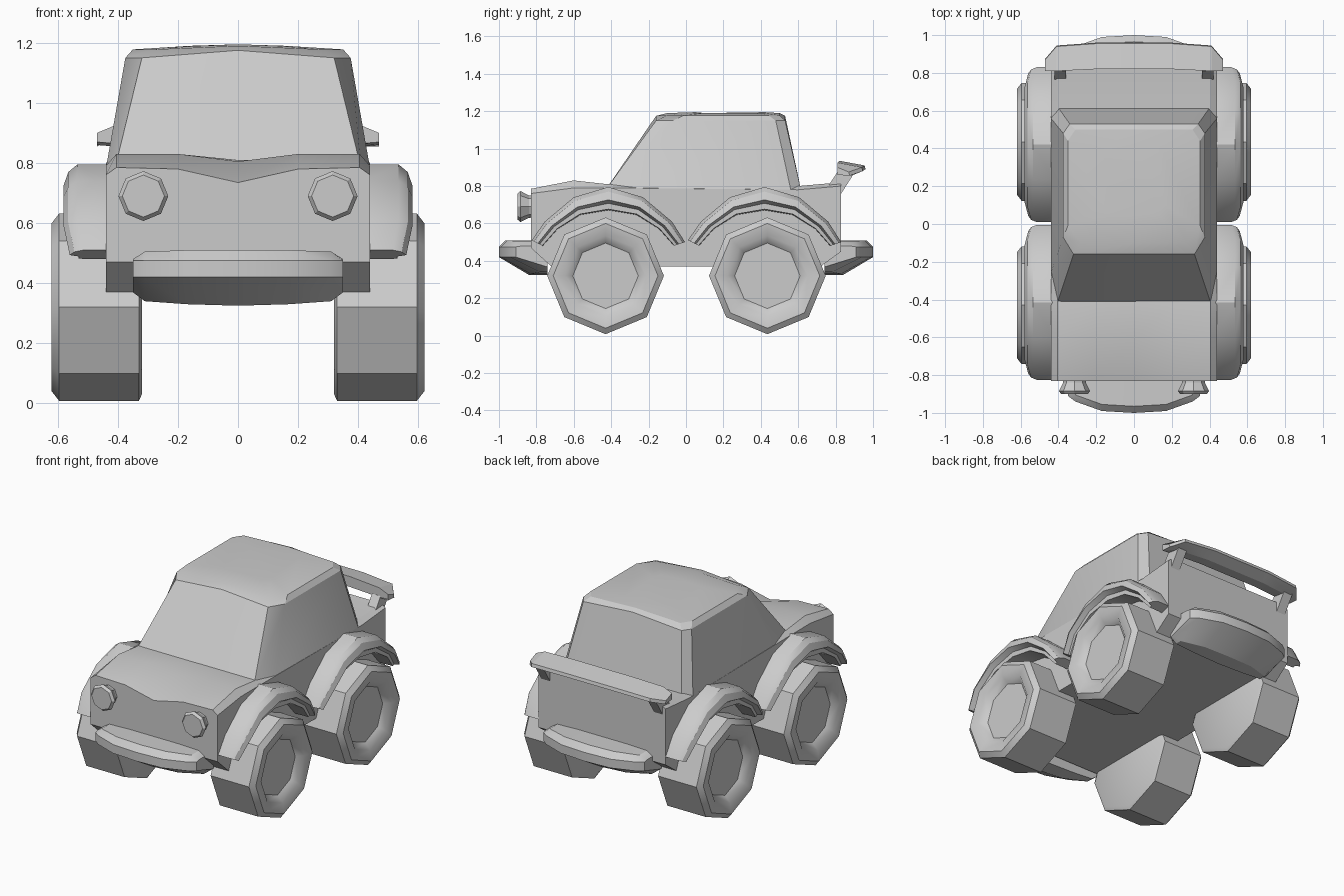
import bpy, bmesh, math

if "Cube" in bpy.data.objects:
    bpy.data.objects.remove(bpy.data.objects["Cube"])

grey = bpy.data.materials.new("grey")
grey.diffuse_color = (0.6, 0.6, 0.6, 1)
grey.use_nodes = True
grey.node_tree.nodes["Principled BSDF"].inputs["Base Color"].default_value = grey.diffuse_color


def loft(name, rings, smooth=None):
    """Skin a list of equal-length closed rings and cap both ends."""
    bm = bmesh.new()
    vs = [[bm.verts.new(p) for p in r] for r in rings]
    n = len(rings[0])
    for a, b in zip(vs, vs[1:]):
        for i in range(n):
            j = (i + 1) % n
            bm.faces.new((a[i], a[j], b[j], b[i]))
    bm.faces.new(vs[0])
    bm.faces.new(vs[-1])
    bmesh.ops.recalc_face_normals(bm, faces=bm.faces)
    me = bpy.data.meshes.new(name)
    bm.to_mesh(me)
    bm.free()
    me.materials.append(grey)
    ob = bpy.data.objects.new(name, me)
    bpy.context.collection.objects.link(ob)
    if smooth:
        bpy.ops.object.select_all(action='DESELECT')
        ob.select_set(True)
        bpy.context.view_layer.objects.active = ob
        bpy.ops.object.shade_smooth_by_angle(angle=math.radians(smooth))
    return ob


def both(half):
    """Mirror (x, ...) sections given from outside to centre."""
    return half + [(-s[0],) + tuple(s[1:]) for s in reversed(half) if s[0]]


# body: side profile swept across the width, with a dip along the bonnet
def body_ring(x, top, front, mid):
    return [(x, -0.83, front), (x, -0.83, 0.47), (x, -0.72, 0.37), (x, 0.72, 0.37),
            (x, 0.83, 0.45), (x, 0.83, 0.82 + top), (x, 0.60, 0.80 + top),
            (x, -0.42, 0.81 + top), (x, -0.60, mid)]


loft("body", [body_ring(*s) for s in both([
    (0.44, -0.02, 0.76, 0.79), (0.405, 0, 0.785, 0.83),
    (0.20, 0, 0.78, 0.83), (0.0, 0, 0.735, 0.805)])], 20)


# cabin: chamfered rectangle lofted from the waist up to the roof
def cabin_ring(z, crown, f, fx, sf, sx, sb, b, bx):
    right = [(fx, f, z), (sx, sf, z), (sx, sb, z), (bx, b, z)]
    return ([(0, f, z + crown)] + right + [(0, b, z + crown)]
            + [(-x, y, h) for x, y, h in reversed(right)])


loft("cabin", [
    cabin_ring(0.78, 0, -0.43, 0.41, -0.26, 0.44, 0.56, 0.615, 0.40),
    cabin_ring(1.15, 0.025, -0.16, 0.32, -0.07, 0.375, 0.48, 0.53, 0.34),
    cabin_ring(1.178, 0.012, -0.10, 0.28, -0.01, 0.35, 0.44, 0.50, 0.31),
    cabin_ring(1.19, 0.005, 0.05, 0.13, 0.10, 0.16, 0.36, 0.42, 0.13)], 25)


# bumpers: rounded bar with swept-back ends
def bumper_ring(x, y, low, high, d):
    return [(x, d * a, z) for a, z in (
        (y, 0.42), (y, 0.475), (y - 0.035, high), (0.74, high), (0.74, low), (y - 0.16, low))]


for name, d in (("front_bumper", -1), ("rear_bumper", 1)):
    loft(name, [bumper_ring(*s, d) for s in both([
        (0.35, 0.91, 0.37, 0.48), (0.31, 0.94, 0.34, 0.505), (0.17, 0.99, 0.33, 0.51),
        (0.0, 1.0, 0.325, 0.51)])], 25)

# spoiler wing and its two stays
loft("spoiler", [[(x, f, z), (x, f, z + t), (x, b, z + t - 0.025), (x, b + 0.005, z + t - 0.045),
                  (x, b - 0.06, z - 0.01)]
                 for x, f, b, z, t in both([
                     (0.47, 0.81, 0.87, 0.87, 0.03), (0.41, 0.81, 0.94, 0.865, 0.06),
                     (0.2, 0.82, 0.955, 0.87, 0.065)])], 25)

for side, s in (("left", -1), ("right", 1)):
    loft("spoiler_stay_" + side, [[(s * x, y, z) for y, z in (
        (0.76, 0.80), (0.81, 0.875), (0.90, 0.87), (0.83, 0.76))] for x in (0.36, 0.42)])

    # headlights: octagonal lamps flaring forward
    loft("headlight_" + side, [
        [(s * 0.315 + r * math.cos(k * math.tau / 8), y, 0.69 + r * math.sin(k * math.tau / 8))
         for k in range(8)] for y, r in ((-0.80, 0.058), (-0.84, 0.06), (-0.885, 0.083), (-0.90, 0.07))])

    for end, cy in (("front", -0.43), ("rear", 0.435)):
        # wheels: eight-sided, with a raised rim and dished hub
        loft(f"{end}_wheel_{side}", [
            [(s * x, cy + r * math.cos(k * math.tau / 8), 0.32 + r * math.sin(k * math.tau / 8))
             for k in range(8)]
            for x, r in ((0.32, 0.29), (0.33, 0.312), (0.595, 0.312), (0.62, 0.28),
                         (0.612, 0.215), (0.575, 0.175))], 40)

        # wheel-arch flares: bevelled section swept over an arch
        outer = [(-0.41, 0.51), (-0.34, 0.61), (-0.185, 0.74), (0, 0.795),
                 (0.185, 0.74), (0.34, 0.61), (0.41, 0.50)]
        inner = [(-0.35, 0.48), (-0.27, 0.57), (-0.15, 0.645), (0, 0.67),
                 (0.15, 0.645), (0.27, 0.57), (0.35, 0.48)]
        section = [(0.42, 0), (0.535, 0), (0.565, 0.2), (0.58, 0.55), (0.55, 0.7),
                   (0.55, 0.95), (0.42, 1)]
        rings = []
        for k, (o, i) in enumerate(zip(outer, inner)):
            tip = 0.02 if k in (0, 6) else 0
            rings.append([(s * (x - tip * (x > 0.5)),
                           cy + (0.015 if cy < 0 else -0.015) + o[0] + (i[0] - o[0]) * t,
                           o[1] + (i[1] - o[1]) * t) for x, t in section])
        loft(f"{end}_arch_{side}", rings, 30)
